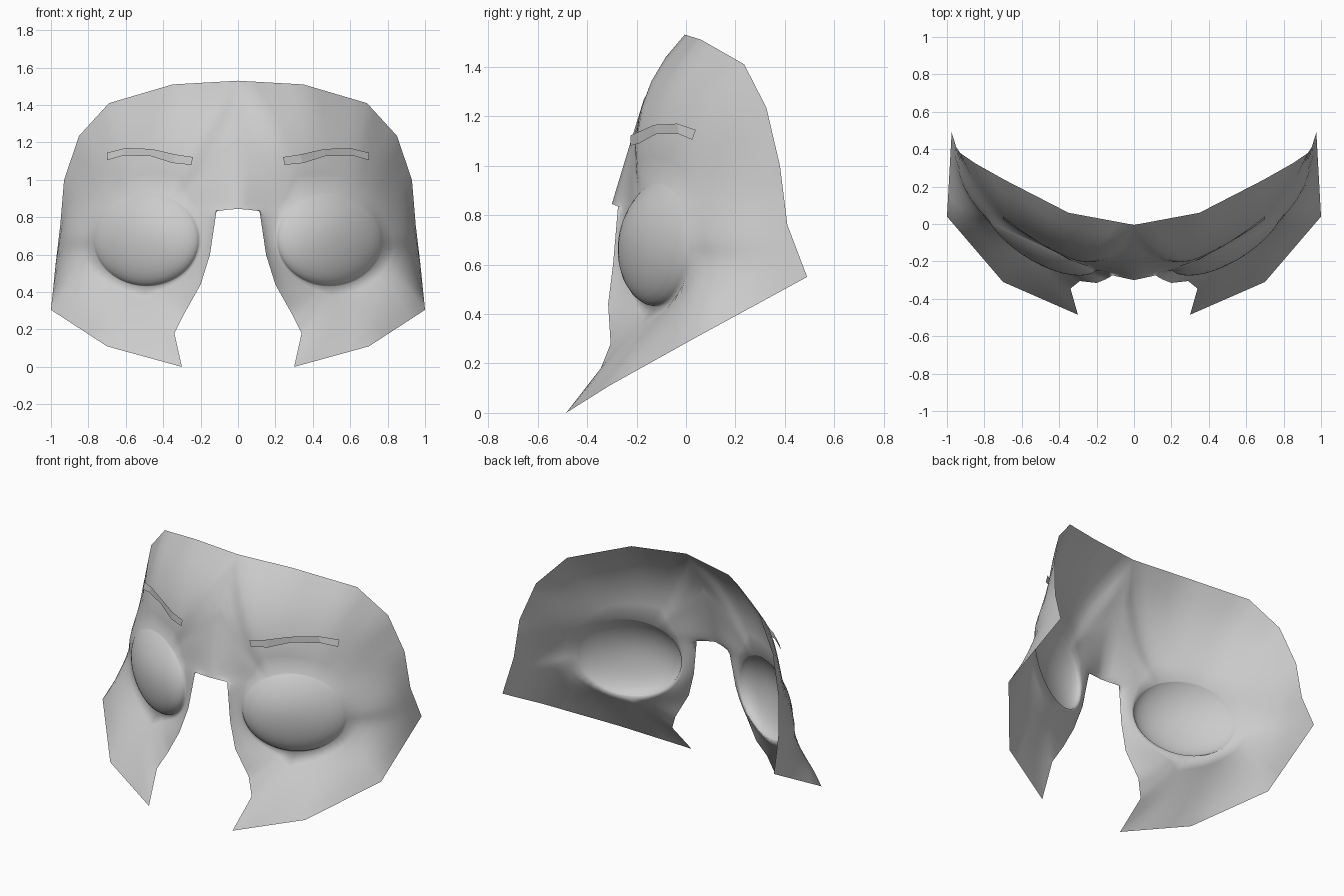
import bpy, math
from mathutils import Vector as V

if "Cube" in bpy.data.objects:
    bpy.data.objects.remove(bpy.data.objects["Cube"])

# Spokes around the eye: outer outline point, then mid-surface point
SPOKES = [
    ((.95, .41, .76), (.87, .14, .72)), ((.93, .38, 1.0), (.80, .13, .90)),
    ((.85, .325, 1.235), (.72, .07, 1.03)), ((.69, .235, 1.41), (.62, .0, 1.13)),
    ((.35, .06, 1.51), (.43, -.12, 1.14)), ((0, -.005, 1.53), (.27, -.195, 1.12)),
    ((0, -.17, 1.27), (.20, -.205, 1.05)), ((0, -.235, 1.06), (.18, -.22, .97)),
    ((0, -.30, .845), (.16, -.235, .88)), ((.115, -.275, .835), (.165, -.25, .79)),
    ((.15, -.295, .60), (.185, -.26, .60)), ((.20, -.315, .44), (.25, -.25, .47)),
    ((.29, -.305, .28), (.36, -.23, .37)), ((.34, -.345, .18), (.42, -.235, .32)),
    ((.30, -.485, 0), (.49, -.22, .31)), ((.70, -.31, .11), (.64, -.14, .35)),
    ((1.0, .04, .305), (.83, .01, .48)), ((.975, .49, .55), (.87, .12, .62)),
]
EX, EZ, RX, RZ, DEPTH = .49, .68, .285, .25, .11
SUB, SKIN, LID = 4, 6, 8


def catmull(a, b, c, d, t):
    return .5 * (2 * b + (c - a) * t + (2 * a - 5 * b + 4 * c - d) * t * t
                 + (3 * b - a - 3 * c + d) * t ** 3)


def make(name, verts, faces):
    me = bpy.data.meshes.new(name)
    me.from_pydata(verts, [], faces)
    me.update()
    ob = bpy.data.objects.new(name, me)
    bpy.context.collection.objects.link(ob)
    m = ob.modifiers.new("mirror", 'MIRROR')
    m.use_clip = True
    m.merge_threshold = .002
    return ob


# Face surface: rings run from the outline to the eye rim, then over the lid
n = len(SPOKES)
columns = []
for i in range(n):
    for k in range(SUB):
        t = k / SUB
        outer = V(SPOKES[i][0]).lerp(V(SPOKES[(i + 1) % n][0]), t)
        mid = catmull(*[V(SPOKES[(i + j) % n][1]) for j in (-1, 0, 1, 2)], t)
        a = math.atan2((mid.z - EZ) / RZ, (mid.x - EX) / RX)
        ca, sa = math.cos(a), math.sin(a)

        def lid(s):
            bulge = DEPTH * max(0, 1 - s * s) ** (.72 + .22 * sa)
            return V((EX + RX * s * ca, -.115 + .465 * RX * s * ca - bulge, EZ + RZ * s * sa))

        rim = lid(1)
        d1, d2 = (mid - outer).length, (rim - mid).length
        m = d1 / (d1 + d2)
        col = []
        for r in range(SKIN):
            u = r / SKIN
            col.append(outer * ((u - m) * (u - 1) / m) + mid * (u * (u - 1) / (m * (m - 1)))
                       + rim * (u * (u - m) / (1 - m)))
        col += [lid(math.cos(math.pi / 2 * q / LID)) for q in range(LID)]
        columns.append(col)

N, R = len(columns), SKIN + LID
verts = [p for c in columns for p in c] + [V((EX, -.115 - DEPTH, EZ))]
faces = []
for i in range(N):
    j = (i + 1) % N
    for r in range(R - 1):
        faces.append((i * R + r, i * R + r + 1, j * R + r + 1, j * R + r))
    faces.append((i * R + R - 1, N * R, j * R + R - 1))
face = make("face_mask", verts, faces)
face.data.shade_smooth()

# Eyebrows: thin strips floating just in front of the skin
top = [(.24, -.225, 1.122), (.33, -.195, 1.135), (.46, -.13, 1.165), (.60, -.035, 1.17), (.70, .04, 1.145)]
low = [(.25, -.225, 1.08), (.35, -.19, 1.09), (.47, -.12, 1.128), (.62, -.03, 1.128), (.70, .025, 1.105)]
make("eyebrow", top + low, [(i, i + 5, i + 6, i + 1) for i in range(4)])
